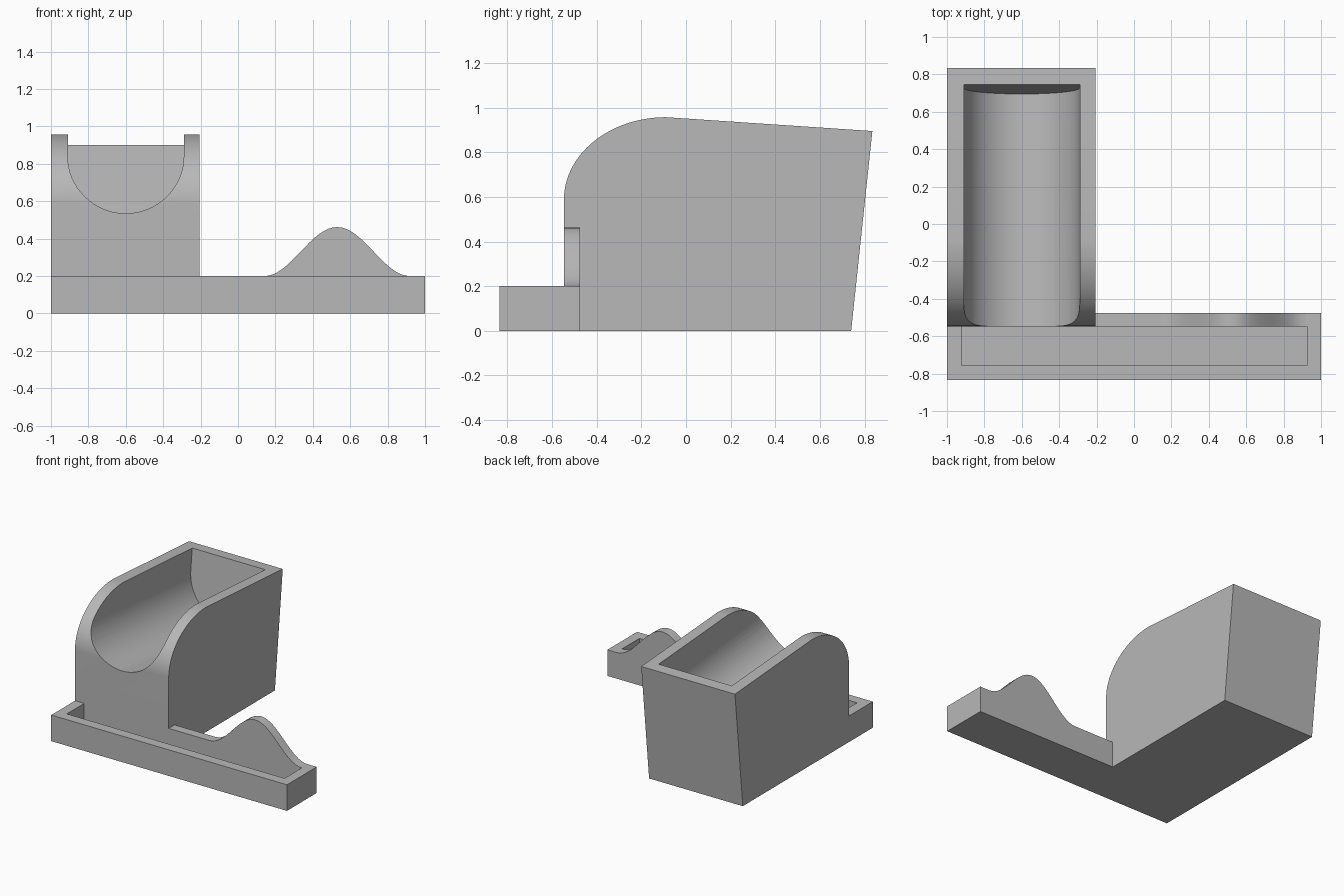
import bpy, bmesh, math

if "Cube" in bpy.data.objects:
    bpy.data.objects.remove(bpy.data.objects["Cube"], do_unlink=True)

grey = bpy.data.materials.new("plain grey")
grey.use_nodes = True
grey.diffuse_color = (0.48, 0.48, 0.48, 1)
grey.node_tree.nodes["Principled BSDF"].inputs["Base Color"].default_value = grey.diffuse_color


def loft(name, ring_a, ring_b):
    """Closed solid between two matching outlines."""
    bm = bmesh.new()
    a = [bm.verts.new(p) for p in ring_a]
    b = [bm.verts.new(p) for p in ring_b]
    bm.faces.new(a)
    bm.faces.new(b[::-1])
    for i in range(len(a)):
        j = (i + 1) % len(a)
        bm.faces.new((a[i], b[i], b[j], a[j]))
    bmesh.ops.recalc_face_normals(bm, faces=bm.faces)
    mesh = bpy.data.meshes.new(name)
    bm.to_mesh(mesh)
    bm.free()
    mesh.materials.append(grey)
    obj = bpy.data.objects.new(name, mesh)
    bpy.context.collection.objects.link(obj)
    return obj


def box(name, x0, x1, y0, y1, z0, z1):
    outline = [(x0, y0), (x1, y0), (x1, y1), (x0, y1)]
    return loft(name, [(x, y, z0) for x, y in outline], [(x, y, z1) for x, y in outline])


def activate(obj):
    bpy.ops.object.select_all(action='DESELECT')
    obj.select_set(True)
    bpy.context.view_layer.objects.active = obj


def cut(obj, cutter):
    mod = obj.modifiers.new("cut", 'BOOLEAN')
    mod.operation, mod.solver, mod.object = 'DIFFERENCE', 'EXACT', cutter
    activate(obj)
    bpy.ops.object.modifier_apply(modifier=mod.name)
    bpy.data.objects.remove(cutter, do_unlink=True)


FRONT, REAR, RIM = -0.547, -0.475, 0.2

# Long shallow tray with a rectangular recess
tray = box("tray", -1, 1, -0.835, REAR, 0, RIM)
cut(tray, box("recess_cutter", -0.922, 0.925, -0.757, FRONT, 0.07, 0.5))

# Bell-shaped back rest standing on the rear rim
N = 32
bell = [(0.53 + 0.39 * t, RIM + 0.131 * (1 + math.cos(math.pi * t)))
        for t in (2 * i / N - 1 for i in range(N + 1))]
back_rest = loft("back_rest", [(x, FRONT, z) for x, z in bell],
                 [(x, REAR, z) for x, z in bell])

# Tall holder block: rounded front, sloping top, leaning back
side = [(REAR, 0), (REAR, RIM), (FRONT, RIM)]
for i in range(N + 1):
    a = math.pi / 2 * i / N
    side.append((-0.09 - 0.457 * math.cos(a), 0.587 + 0.37 * math.sin(a)))
side += [(0.835, 0.895), (0.74, 0)]
holder = loft("holder_block", [(-1, y, z) for y, z in side],
              [(-0.205, y, z) for y, z in side])

# U-shaped trough, sloping down towards a rear wall parallel to the back
DROP, LEAN = 0.09, 0.105
u_shape = [(-0.91, 1.4)]
for i in range(N + 1):
    a = math.pi * (1 + i / N)
    u_shape.append((-0.6 + 0.31 * math.cos(a), 0.845 + 0.31 * math.sin(a)))
u_shape.append((-0.29, 1.4))
near, far = [], []
for x, h in u_shape:
    y = (0.745 + LEAN * (h + DROP * FRONT - 0.9)) / (1 + LEAN * DROP)
    near.append((x, -0.8, h - DROP * (-0.8 - FRONT)))
    far.append((x, y, h - DROP * (y - FRONT)))
cut(holder, loft("trough_cutter", near, far))

for obj in (tray, back_rest, holder):
    activate(obj)
    bpy.ops.object.shade_smooth_by_angle(angle=math.radians(30))
